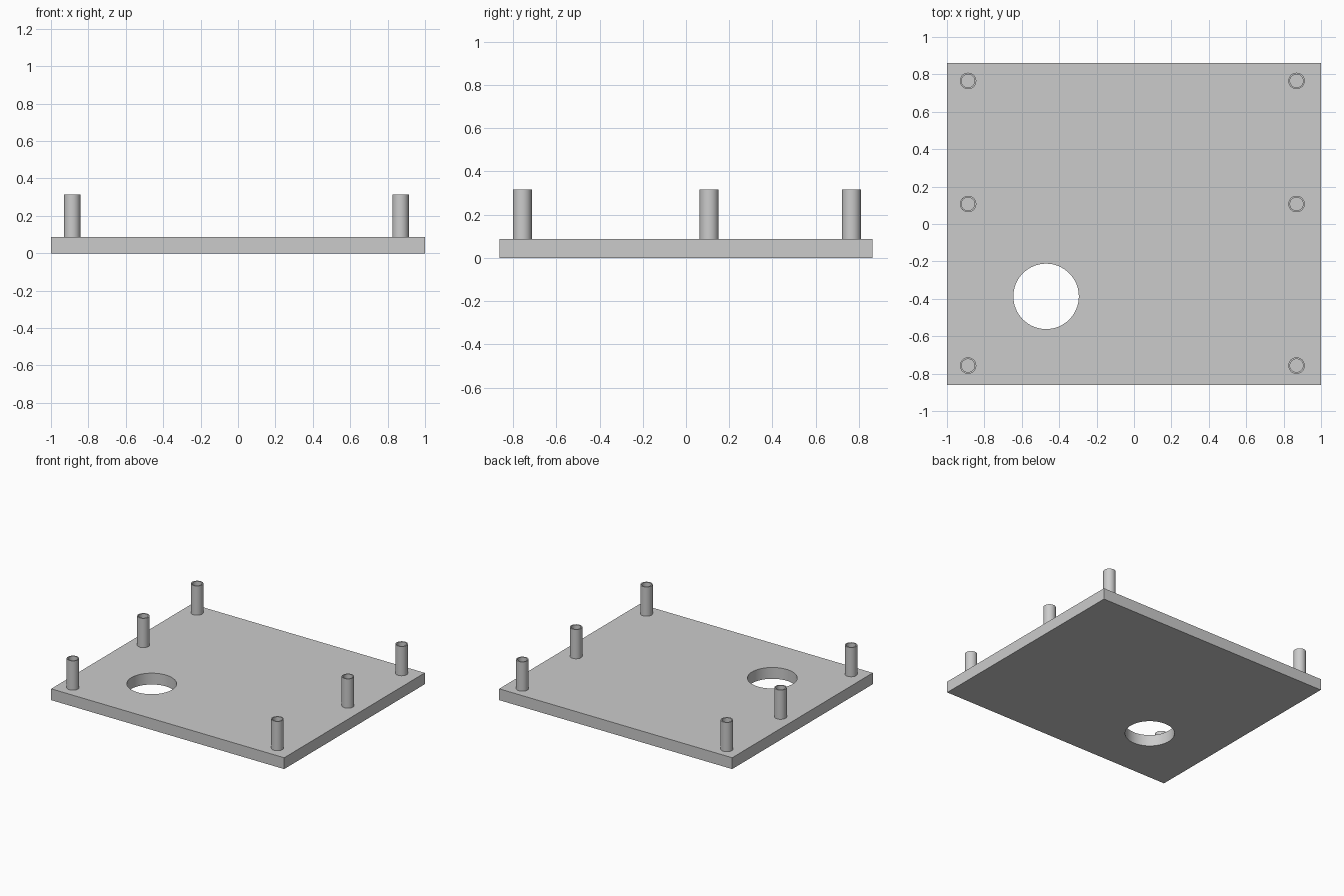
import bpy, bmesh, math
from mathutils import Matrix, Vector

if "Cube" in bpy.data.objects:
    bpy.data.objects.remove(bpy.data.objects["Cube"])

PLATE_TOP, POST_TOP = 0.088, 0.315
HALF_DEPTH = 0.862

grey = bpy.data.materials.new("plain grey")
grey.use_nodes = True
colour = (0.6, 0.6, 0.6, 1)
grey.diffuse_color = colour
grey.node_tree.nodes["Principled BSDF"].inputs["Base Color"].default_value = colour


def add_object(name, bm):
    bmesh.ops.recalc_face_normals(bm, faces=bm.faces)
    mesh = bpy.data.meshes.new(name)
    bm.to_mesh(mesh)
    bm.free()
    mesh.materials.append(grey)
    obj = bpy.data.objects.new(name, mesh)
    bpy.context.collection.objects.link(obj)
    return obj


def smooth(obj):
    bpy.ops.object.select_all(action='DESELECT')
    obj.select_set(True)
    bpy.context.view_layer.objects.active = obj
    bpy.ops.object.shade_smooth_by_angle(angle=math.radians(30))


# Base plate
bm = bmesh.new()
bmesh.ops.create_cube(bm, size=1, matrix=Matrix.Translation((0, 0, PLATE_TOP / 2))
                      @ Matrix.Diagonal((2, 2 * HALF_DEPTH, PLATE_TOP, 1)))
plate = add_object("base_plate", bm)

# Round through hole
bm = bmesh.new()
bmesh.ops.create_cone(bm, cap_ends=True, segments=64, radius1=0.175, radius2=0.175,
                      depth=0.5, matrix=Matrix.Translation((-0.47, -0.387, 0)))
cutter = add_object("hole_cutter", bm)
cutter.hide_render = True
cut = plate.modifiers.new("hole", 'BOOLEAN')
cut.operation = 'DIFFERENCE'
cut.solver = 'EXACT'
cut.object = cutter
bpy.context.view_layer.objects.active = plate
bpy.ops.object.modifier_apply(modifier=cut.name)
bpy.data.objects.remove(cutter)
smooth(plate)


# Hollow posts, turned from a wall profile; the plate closes the bore
def hollow_post(name, x, y, outer=0.044, inner=0.035):
    bm = bmesh.new()
    profile = [(outer, PLATE_TOP), (outer, POST_TOP), (inner, POST_TOP), (inner, PLATE_TOP)]
    verts = [bm.verts.new((x + r, y, z)) for r, z in profile]
    edges = [bm.edges.new(pair) for pair in zip(verts, verts[1:])]
    bmesh.ops.spin(bm, geom=verts + edges, cent=Vector((x, y, 0)), axis=(0, 0, 1),
                   angle=math.tau, steps=32)
    bmesh.ops.remove_doubles(bm, verts=bm.verts, dist=0.0001)
    smooth(add_object(name, bm))


for side, x in (("right", -0.887), ("left", 0.869)):
    for row, y in (("front", -0.757), ("middle", 0.107), ("back", 0.765)):
        hollow_post(f"{row}_{side}_post", x, y)
